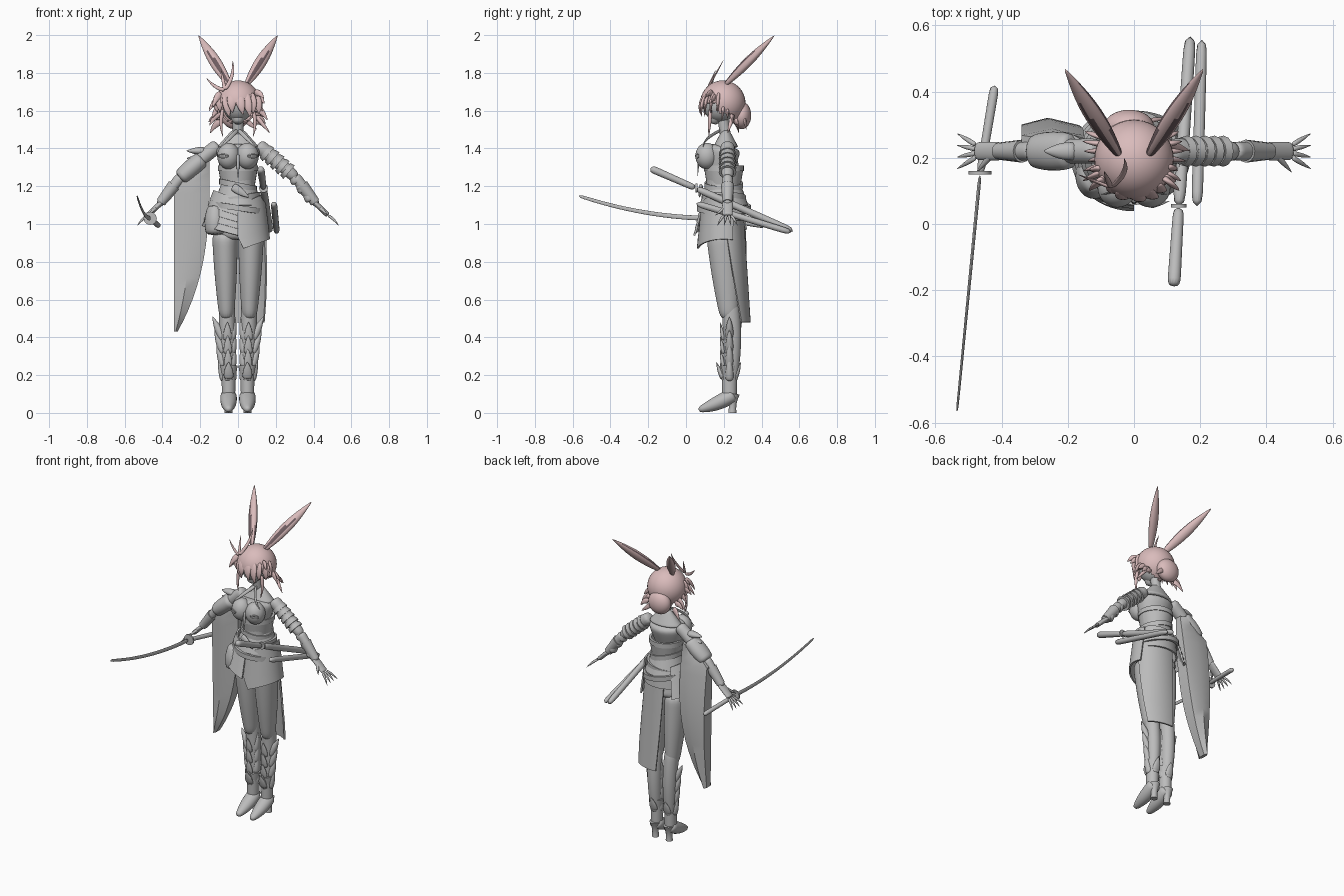
import bpy, bmesh, math, random
from mathutils import Vector

random.seed(4)
cube = bpy.data.objects.get("Cube")
if cube:
    bpy.data.objects.remove(cube)


def material(name, red, green, blue):
    made = bpy.data.materials.new(name)
    made.use_nodes = True
    colour = (red, green, blue, 1)
    made.diffuse_color = colour
    made.node_tree.nodes["Principled BSDF"].inputs["Base Color"].default_value = colour
    return made


GREY = material("plain grey", .5, .5, .5)
PINK = material("hair pink", .7, .5, .5)
DARK = material("inner ear mauve", .16, .11, .12)
SIDES = {"left": 1, "right": -1}
X_AXIS, Y_AXIS, Z_AXIS = Vector((1, 0, 0)), Vector((0, 1, 0)), Vector((0, 0, 1))


def finish(name, bm, mat, subsurf=0, thick=0):
    bmesh.ops.recalc_face_normals(bm, faces=bm.faces)
    mesh = bpy.data.meshes.new(name)
    bm.to_mesh(mesh)
    bm.free()
    mesh.materials.append(mat)
    mesh.shade_smooth()
    part = bpy.data.objects.new(name, mesh)
    bpy.context.collection.objects.link(part)
    if thick:
        part.modifiers.new("thickness", "SOLIDIFY").thickness = thick
    if subsurf:
        smooth = part.modifiers.new("smooth", "SUBSURF")
        smooth.levels = smooth.render_levels = subsurf
    else:
        part.modifiers.new("sharp", "EDGE_SPLIT").split_angle = math.radians(35)
    return part


def skin(bm, rings, closed=True):
    for lower, upper in zip(rings, rings[1:]):
        count = len(lower)
        for i in range(count if closed else count - 1):
            j = (i + 1) % count
            bm.faces.new((lower[i], lower[j], upper[j], upper[i]))


def tube(name, centres, radii, depth=1, mat=GREY, axis=Y_AXIS, sides=12, subsurf=1):
    """Tube through centres; depth scales its radius along the given axis."""
    bm = bmesh.new()
    rings = []
    last = len(centres) - 1
    for i, (centre, radius) in enumerate(zip(centres, radii)):
        along = (centres[min(i + 1, last)] - centres[max(i - 1, 0)]).normalized()
        across = axis.cross(along).normalized()
        third = along.cross(across) * depth
        turns = [math.tau * k / sides for k in range(sides)]
        rings.append([bm.verts.new(centre + (across * math.cos(a) + third * math.sin(a)) * radius)
                      for a in turns])
    skin(bm, rings)
    bm.faces.new(rings[0])
    bm.faces.new(rings[-1])
    return finish(name, bm, mat, subsurf)


def limb(name, start, end, r_start, r_end, swell=0, bend=(0, 0, 0), steps=6, **options):
    """Tapered tube between two points, with optional swelling and bending."""
    start, end, bend = Vector(start), Vector(end), Vector(bend)
    fractions = [k / steps for k in range(steps + 1)]
    centres = [start.lerp(end, t) + bend * 4 * t * (1 - t) for t in fractions]
    radii = [r_start + (r_end - r_start) * t + swell * math.sin(math.pi * t) for t in fractions]
    return tube(name, centres, radii, **options)


def lock(name, start, end, width, mat=PINK, bend=(0, 0, 0), depth=.5):
    """Pointed leaf used for hair, spikes and fingers."""
    return limb(name, start, end, width * .8, width / 20, width * .3, bend, 5, depth=depth, mat=mat, sides=8)


def panel(name, heights, radii, arc=(0, 360), end_arc=None, slant=0, thick=.01, squash=.85):
    """Cloth wrapped round the body from an upper to a lower edge."""
    bm = bmesh.new()
    rings = []
    for row in range(5):
        t = row / 4
        mix = lambda pair: pair[0] + (pair[1] - pair[0]) * t
        first, final = (mix(pair) for pair in zip(arc, end_arc or arc))
        ring = []
        for k in range(33):
            a = math.radians(first + (final - first) * k / 32)
            x, y = mix(radii) * math.cos(a), .2 + mix(radii) * squash * math.sin(a)
            ring.append(bm.verts.new((x, y, mix(heights) + slant * math.cos(a))))
        rings.append(ring)
    skin(bm, rings, False)
    return finish(name, bm, GREY, thick=thick)


def ball(name, centre, size, mat=GREY, cut=None):
    bm = bmesh.new()
    bmesh.ops.create_uvsphere(bm, u_segments=32, v_segments=20, radius=1)
    for v in bm.verts:
        v.co = Vector(centre) + v.co * Vector(size)
    if cut:
        bmesh.ops.delete(bm, geom=[v for v in bm.verts if cut(v.co)], context="VERTS")
    return finish(name, bm, mat, thick=.01 if cut else 0)


# Hourglass torso, neck and head
heights = [.92 + .05 * k for k in range(11)]
waist = 1.21
centres = [Vector((0, .2 - .03 * math.sin(math.pi * k / 10), z)) for k, z in enumerate(heights)]
flare = [min(1, abs(z - waist) * 5) for z in heights]
tube("torso", centres, [.08 + .04 * f * f * (3 - 2 * f) for f in flare], depth=.8, sides=20, subsurf=2)
limb("collar", (0, .21, 1.4), (0, .21, 1.5), .12, .03, depth=.6, sides=20)
limb("neck", (0, .21, 1.46), (0, .19, 1.6), .03, .03)
ball("head", (0, .18, 1.63), (.08, .09, .09))
limb("jaw", (0, .14, 1.53), (0, .18, 1.63), .02, .08, sides=20)
for side, s in SIDES.items():
    bust = Vector((.05 * s, .11, 1.36))
    ball(side + "_bust", bust, (.06, .06, .07))
    lock(side + "_chest_strap", (0, .19, 1.5), bust + Vector((.05 * s, -.02, .04)), .015, GREY, (0, -.03, 0))
    for rise in (.01, -.01):
        lock(side + "_bow_loop", bust - Y_AXIS * .06, bust + Vector((.06 * s, -.04, 0)), .006, GREY, Z_AXIS * rise, 1)
lock("chest_tassel", (0, .07, 1.37), (0, .06, 1.24), .012, GREY)

# Corset and belts
panel("corset_upper", (1.3, waist), (.105, .09), squash=1)
panel("corset_lower", (waist, 1.1), (.09, .13), squash=1)
for height, radius, slant in ((1.3, .106, 0), (waist, .1, -.02), (1.14, .12, .02), (1.09, .14, -.02)):
    panel("belt", (height + .01, height - .02), (radius, radius), slant=slant, thick=.015, squash=1 - slant)

# Hip cloth: skirt, front flap, back tail and the layered drape
panel("hip_skirt", (1.1, 1.02), (.13, .14))
panel("front_flap", (1.1, .86), (.14, .17), (-115, 25), (-80, 20), slant=.06)
panel("back_tail", (1.06, .48), (.14, .19), (0, 110), (42, 95), squash=.75)
for layer in range(5):
    top, radius = 1.13 - .035 * layer, .13 + .01 * layer
    panel("hip_drape", (top, top - .05), (radius, radius + .02), (130, 270), slant=-.05)
limb("hip_pouch", (-.12, .15, 1.1), (-.12, .14, .94), .04, .05, .015, depth=1.2)
lock("front_knot", (-.03, .08, 1.2), (.06, .07, 1.14), .03, GREY)

for side, s in SIDES.items():
    # Legs
    hip, knee, ankle = (Vector(p) for p in ((.07 * s, .19, .97), (.06 * s, .23, .55), (.05 * s, .23, .13)))
    limb(side + "_thigh", hip, knee - Z_AXIS * .06, .07, .038, .006, depth=1.25, sides=16, subsurf=2)
    limb(side + "_shin", knee + Z_AXIS * .06, ankle, .042, .03, .008, Y_AXIS * .015, depth=1.1, sides=16, subsurf=2)

    # Heeled boots
    sole = Vector((ankle.x, ankle.y, 0))
    limb(side + "_boot_shaft", ankle + Z_AXIS * .12, sole + Z_AXIS * .06, .04, .036, depth=1.1)
    limb(side + "_boot_foot", sole + Vector((0, .03, .1)), sole + Vector((0, -.165, .015)), .04, .014, .012,
         -Z_AXIS * .007, axis=X_AXIS, depth=1.1)
    limb(side + "_boot_heel", sole + Vector((0, .02, .1)), sole + Y_AXIS * .015, .035, .022, -.008, subsurf=0)
    limb(side + "_boot_cuff", ankle + Z_AXIS * .06, ankle + Z_AXIS * .12, .038, .048, subsurf=0)
    for y in (-.07, .06):
        lock(side + "_cuff_peak", ankle + Vector((0, y / 2, .05)), ankle + Vector((0, y, .14)), .035, GREY)

    # Overlapping shin plates with outward points
    for step in range(4):
        root = knee.lerp(ankle, .4 + .17 * step)
        reach = .08 - .01 * step
        for way, size in ((s, reach), (-s, reach / 2)):
            lock(side + "_shin_point", root + X_AXIS * way * .02, root + Vector((way * size, 0, .13)), .03, GREY, depth=1)
        lock(side + "_shin_plate", root - Y_AXIS * .03, root + Vector((0, -.05, .1)), .03, GREY)
        lock(side + "_calf_plate", root + Y_AXIS * .03, root + Vector((0, .05, .1)), .03, GREY)

    # Arms
    shoulder, elbow, wrist, tip = (Vector((x * s, .22, z)) for x, z in ((.1, 1.42), (.31, 1.24), (.42, 1.1), (.535, .99)))
    limb(side + "_upper_arm", shoulder, elbow, .04, .03, .003, Z_AXIS * .005, subsurf=2)
    limb(side + "_forearm", elbow - (wrist - elbow) * .1, wrist, .03, .02, .003, subsurf=2)
    limb(side + "_bracer", elbow.lerp(wrist, .25), elbow.lerp(wrist, .9), .035, .026, subsurf=0)
    lock(side + "_wrist_point", wrist, elbow.lerp(wrist, .3) + Z_AXIS * .03, .025, GREY, depth=1.2)

    # Hands with spread fingers
    knuckles = wrist.lerp(tip, .5)
    limb(side + "_palm", wrist - (tip - wrist) * .15, knuckles, .015, .014, depth=2, subsurf=2)
    for finger in range(4):
        spread = Y_AXIS * (finger - 1.5) * .018
        lock(side + "_finger", knuckles + spread * .7, tip + spread * 2, .01, GREY, Z_AXIS * .006, 1)
    lock(side + "_thumb", wrist, knuckles - Y_AXIS * .065, .013, GREY, depth=1)

    # Broad ears, dark on the inner face
    ear = limb(side + "_ear", (.04 * s, .2, 1.73), (.21 * s, .47, 2), .012, .002, .026, depth=.75, mat=PINK, sides=16)
    ear.data.materials.append(DARK)
    for face in ear.data.polygons:
        outward = face.normal.x * s
        face.material_index = int(outward < .5 and face.normal.y < .3 and face.normal.z < .62)

    # Side hair
    for row in range(7):
        root = Vector((.09 * s, .14 + .02 * row, 1.69 - .025 * row))
        out = Vector((random.uniform(.04, .07) * s, .01 * row - .04, -random.uniform(.02, .08)))
        lock(side + "_side_lock", root, root + out, .025, bend=Z_AXIS * .015)
    lock(side + "_long_lock", (.08 * s, .13, 1.61), (.08 * s, .12, 1.46), .014, bend=X_AXIS * .01 * s, depth=1)

    # Banded left arm, flared sleeve top on the right
    if side == "left":
        for band in range(5):
            start = shoulder.lerp(elbow, .2 + .13 * band)
            limb("arm_band", start, start + (elbow - shoulder) * .09, .042, .047, steps=1, subsurf=0)
        for plate in range(3):
            root = elbow.lerp(wrist, plate / 3)
            lock("elbow_plate", root + Z_AXIS * -.03, root + Vector((-.04, 0, .07)), .035, GREY, depth=1.1)
    else:
        limb("sleeve_top", shoulder.lerp(elbow, .4), elbow, .045, .042, .008, depth=1.2)
        for rise in (-.01, .03):
            root = shoulder.lerp(elbow, .35) + Z_AXIS * rise
            lock("sleeve_ruffle", root, root - X_AXIS * .1, .028, GREY, depth=1.3)

# Hanging sleeve, narrowing to a point at its outer lower corner
bm = bmesh.new()
rings = []
for k in range(17):
    t = k / 16
    inner, outer = -.15 - .17 * t ** 3, -.34 + .12 * max(0, 1 - 8 * t)
    near, far = .19 + .02 * t, .27 + .02 * t + .04 * math.sin(math.pi * t)
    middle = (inner + outer) / 2
    corners = ((inner, near + .02), (middle, near), (outer, near + .02),
               (outer, far - .02), (middle, far), (inner, far - .02))
    rings.append([bm.verts.new((x, y, 1.33 - .9 * t)) for x, y in corners])
skin(bm, rings)
bm.faces.new(rings[0])
bm.faces.new(rings[-1])
finish("hanging_sleeve", bm, GREY)

# Drawn curved sword in the right hand
guard, pommel, point = Vector((-.465, .15, 1.03)), Vector((-.42, .42, .99)), Vector((-.535, -.57, 1.15))
limb("sword_blade", guard, point, .014, .009, 0, -Z_AXIS * .03, 12, depth=.4, axis=X_AXIS)
limb("sword_handle", guard, pommel, .013, .015, axis=X_AXIS)
limb("sword_guard", guard, guard + Y_AXIS * .01, .035, .035, axis=X_AXIS, subsurf=0)

# Two sheathed swords on the left hip
butt, mouth, foot = Vector((.12, -.19, 1.295)), Vector((.135, .05, 1.19)), Vector((.17, .57, .96))
limb("long_sheath", mouth, foot, .02, .019, axis=X_AXIS)
limb("long_handle", butt, mouth, .021, .017, axis=X_AXIS)
limb("long_guard", mouth, mouth + Y_AXIS * .01, .024, .024, axis=X_AXIS, subsurf=0)
limb("short_sheath", (.19, .05, 1.11), (.205, .56, .955), .018, .017, axis=X_AXIS)

# Hair shell, bun, fringe and loose locks
crown = Vector((0, .195, 1.64))
ball("hair_shell", crown, (.12, .12, .12), PINK,
     lambda co: (co.y < .16 and co.z < crown.z) or (co.y < .23 and co.z < 1.58))
ball("hair_bun", (-.015, .295, 1.575), (.075, .05, .073), PINK)
lock("bun_tuft", (.03, .31, 1.56), (.1, .32, 1.5), .02)
lock("loose_tail", (.09, .25, 1.58), (.17, .22, 1.48), .016, depth=1)
for k in range(9):
    a = math.radians(-165 + 19 * k)
    out = Vector((math.cos(a), math.sin(a), 0))
    sweep = Vector((random.uniform(-.02, .03), 0, -random.uniform(.04, .08)))
    lock("fringe_lock", crown + out * .09 + Z_AXIS * .05, crown + out * .118 + sweep, .036, bend=out * .015, depth=.4)

# Branching hair ornament on the right
fork = Vector((-.07, .11, 1.71))
lock("ornament_stem", fork, (-.03, .2, 1.87), .014, bend=X_AXIS * .02)
lock("ornament_branch", fork, (-.17, .15, 1.775), .014, bend=Z_AXIS * -.015)
lock("ornament_twig", fork, (-.09, .16, 1.82), .012)
